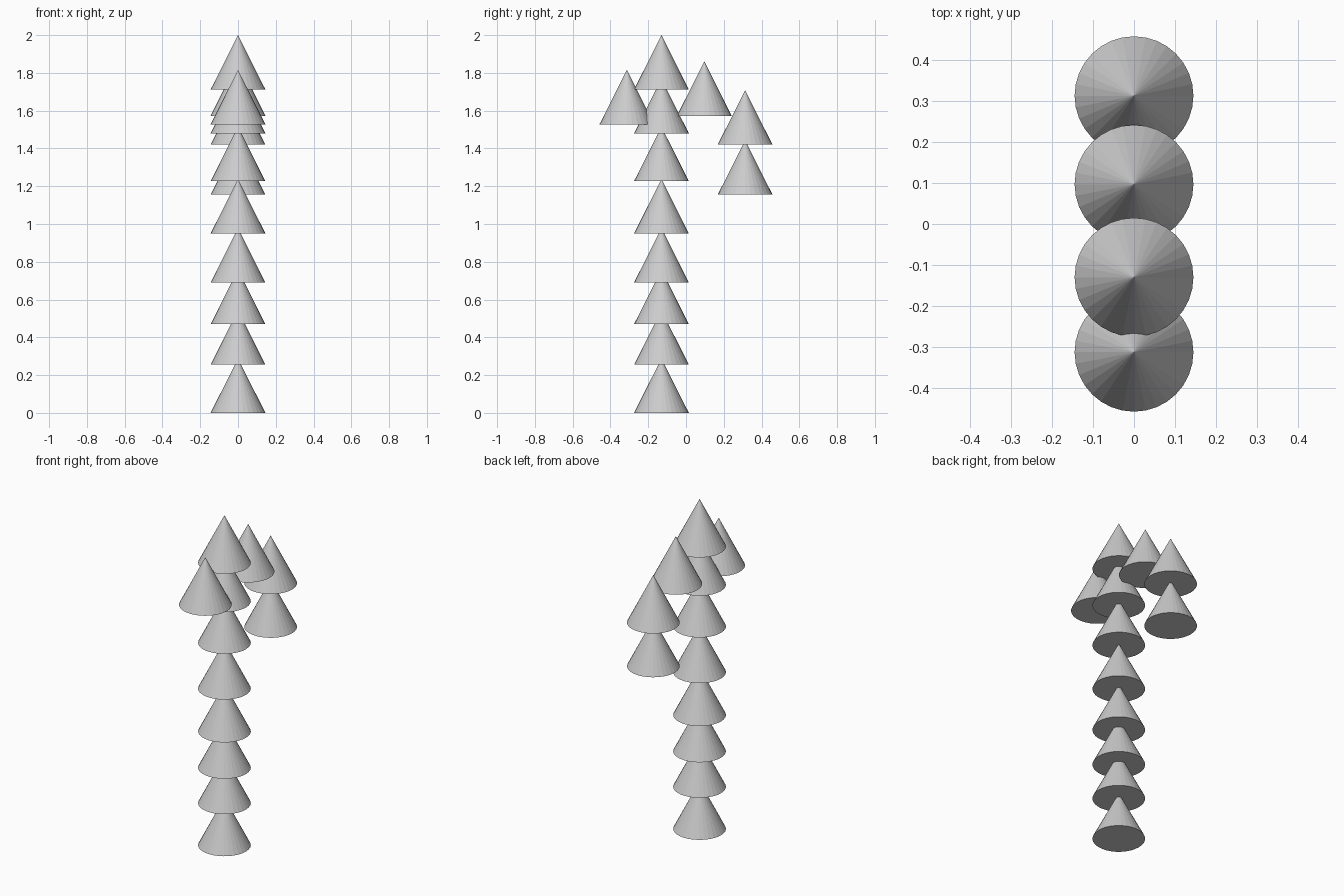
import bpy

if "Cube" in bpy.data.objects:
    bpy.data.objects.remove(bpy.data.objects["Cube"])

R, H = 0.145, 0.288


def cone(name, y, base_z):
    bpy.ops.mesh.primitive_cone_add(vertices=32, radius1=R, radius2=0, depth=H,
                                    location=(0, y, base_z + H / 2))
    bpy.context.object.name = name


# Vertical stack of cones forming the trunk
for i, z in enumerate([0, 0.255, 0.47, 0.69, 0.95, 1.227, 1.48, 1.712]):
    cone(f"trunk_cone_{i + 1}", -0.13, z)

# Single cone on the short side
cone("short_branch_cone", -0.313, 1.528)

# Drooping branch on the long side
for i, (y, z) in enumerate([(0.097, 1.573), (0.313, 1.42), (0.313, 1.155)]):
    cone(f"long_branch_cone_{i + 1}", y, z)
